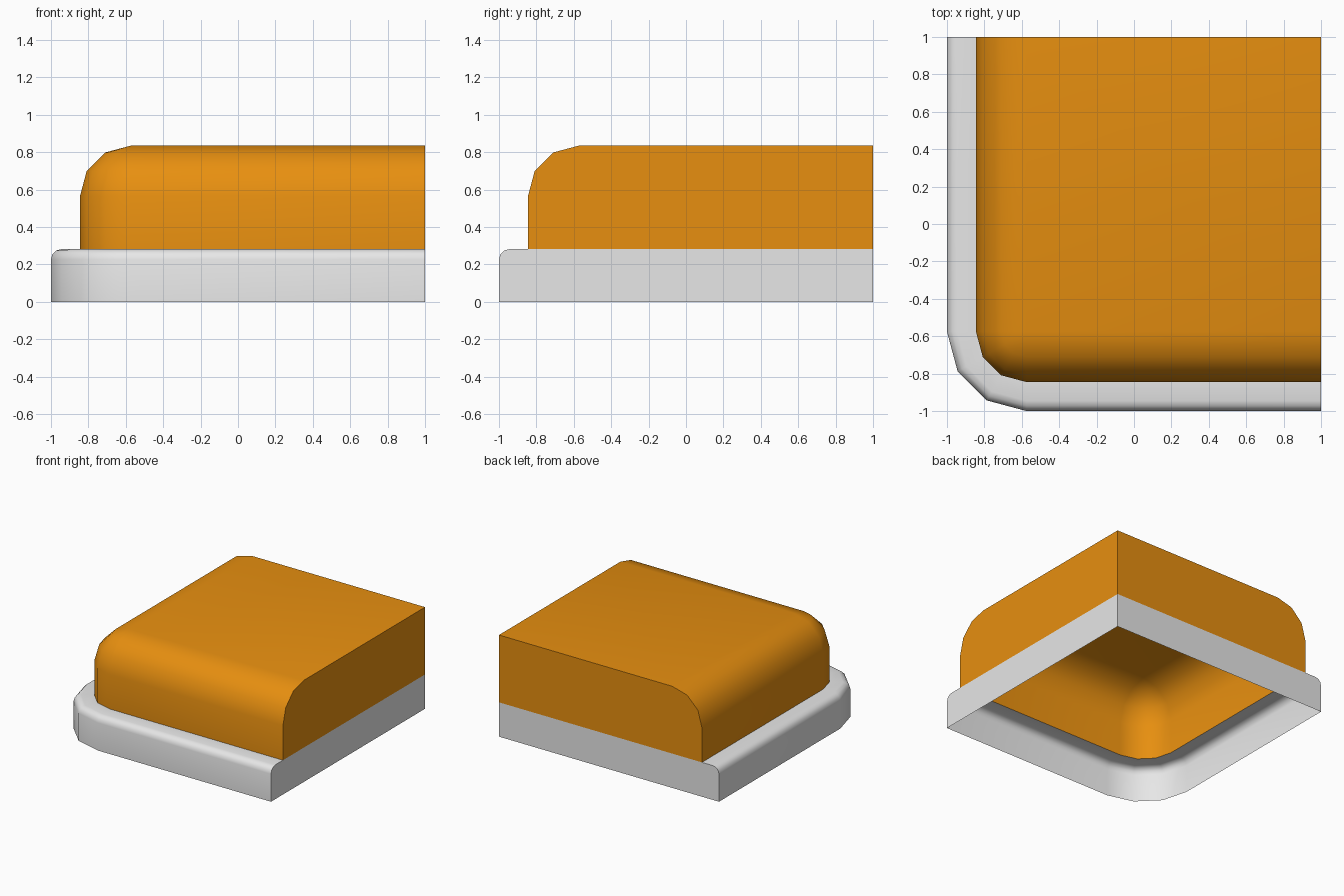
import bpy, bmesh
from math import sin, cos, pi, radians

cube = bpy.data.objects.get("Cube")
if cube:
    bpy.data.objects.remove(cube)

CENTRE = -0.575   # axis of the rounded corner in x and y
SEGS = 3          # facets per quarter round


def material(name, colour):
    mat = bpy.data.materials.new(name)
    mat.use_nodes = True
    mat.diffuse_color = colour
    mat.node_tree.nodes["Principled BSDF"].inputs["Base Color"].default_value = colour
    return mat


def quarter_round(radius, top, r):
    """Profile points (distance from corner axis, height) of a rounded edge."""
    angles = [pi / 2 * i / SEGS for i in range(SEGS + 1)]
    return [(radius - r + r * cos(a), top - r + r * sin(a)) for a in angles]


def ring(bm, d, z):
    """Outline running from the right cut, round the corner, to the back cut."""
    pts = [(1, CENTRE - d)]
    for i in range(SEGS + 1):
        a = pi / 2 * i / SEGS
        pts.append((CENTRE - d * sin(a), CENTRE - d * cos(a)))
    pts.append((CENTRE - d, 1))
    return [bm.verts.new((x, y, z)) for x, y in pts]


def corner_shell(name, profile, mat, closed_top):
    bm = bmesh.new()
    rings = [ring(bm, d, z) for d, z in profile]
    for low, high in zip(rings, rings[1:]):
        for i in range(len(low) - 1):
            bm.faces.new((low[i], high[i], high[i + 1], low[i + 1]))
    # flat cut walls on the right and back, meeting in a square corner
    bottom = bm.verts.new((1, 1, profile[0][1]))
    top = bm.verts.new((1, 1, profile[-1][1]))
    bm.faces.new([r[0] for r in rings] + [top, bottom])
    bm.faces.new([bottom, top] + [r[-1] for r in reversed(rings)])
    if closed_top:
        bm.faces.new(rings[-1] + [top])
    bmesh.ops.remove_doubles(bm, verts=bm.verts, dist=0.0005)
    bmesh.ops.recalc_face_normals(bm, faces=bm.faces)
    # the ledge or top must face upward
    highest = max(bm.faces, key=lambda f: f.normal.z ** 2)
    if highest.normal.z < 0:
        bmesh.ops.reverse_faces(bm, faces=bm.faces)
    mesh = bpy.data.meshes.new(name)
    bm.to_mesh(mesh)
    bm.free()
    mesh.materials.append(mat)
    obj = bpy.data.objects.new(name, mesh)
    bpy.context.collection.objects.link(obj)
    bpy.ops.object.select_all(action="DESELECT")
    obj.select_set(True)
    bpy.context.view_layer.objects.active = obj
    bpy.ops.object.shade_smooth_by_angle(angle=radians(40))
    return obj


# Grey base rim: wall, small rounded edge and flat ledge
rim_profile = [(0.425, 0)] + quarter_round(0.425, 0.282, 0.055) + [(0.27, 0.282)]
corner_shell("base_rim", rim_profile, material("light grey", (0.8, 0.8, 0.8, 1)), False)

# Orange raised block: wall and large rounded edge, closed on top
block_profile = [(0.27, 0.282)] + quarter_round(0.27, 0.835, 0.27)
corner_shell("raised_block", block_profile, material("orange", (0.8, 0.275, 0.005, 1)), True)
